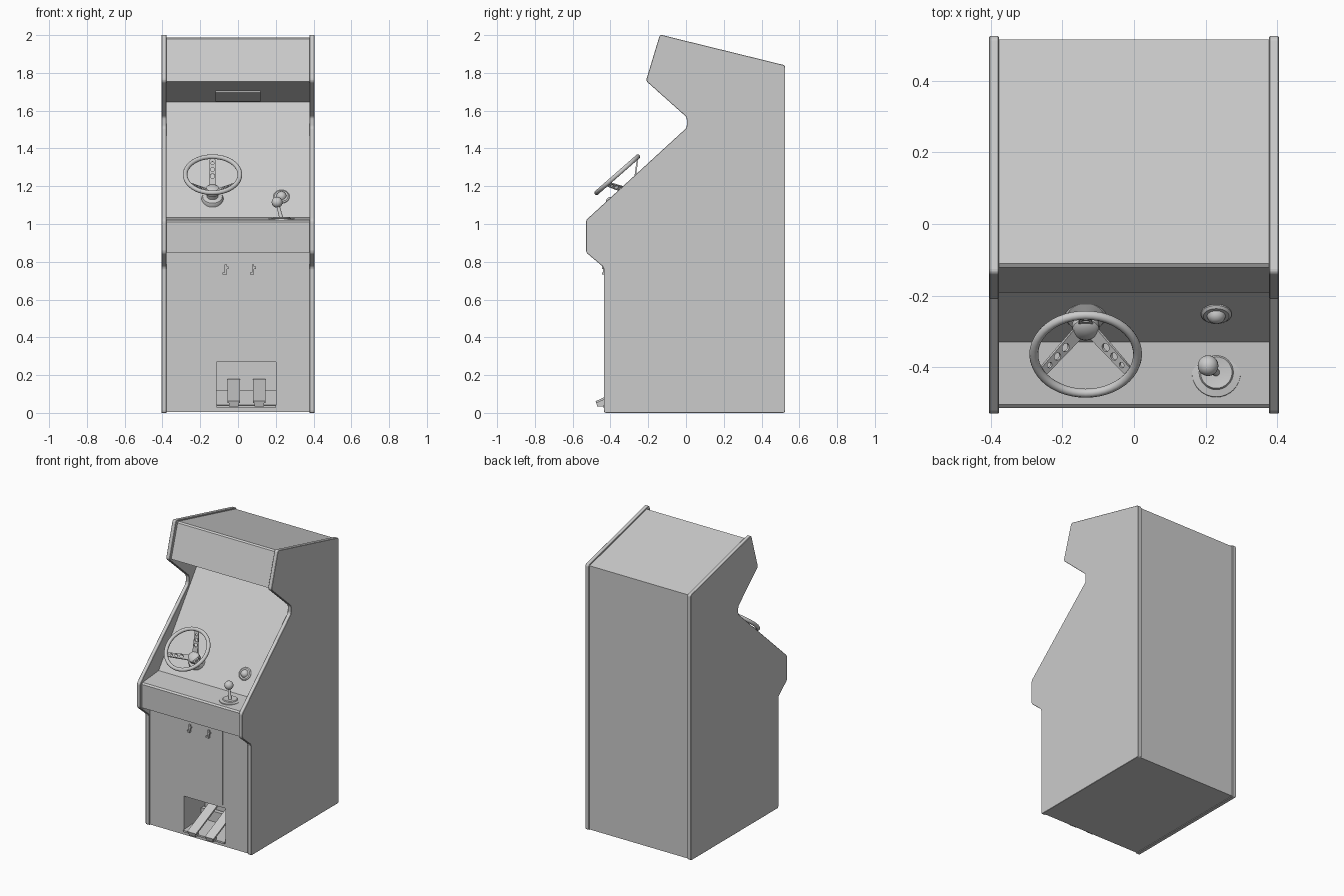
import bpy, bmesh, math
from mathutils import Vector, Matrix

if "Cube" in bpy.data.objects:
    bpy.data.objects.remove(bpy.data.objects["Cube"])

grey = bpy.data.materials.new("light grey")
grey.diffuse_color = (0.6, 0.6, 0.6, 1)
grey.use_nodes = True
grey.node_tree.nodes["Principled BSDF"].inputs["Base Color"].default_value = grey.diffuse_color


def finish(name, bm, smooth=False):
    bmesh.ops.recalc_face_normals(bm, faces=bm.faces)
    me = bpy.data.meshes.new(name)
    bm.to_mesh(me)
    bm.free()
    me.materials.append(grey)
    ob = bpy.data.objects.new(name, me)
    bpy.context.collection.objects.link(ob)
    if smooth:
        bpy.ops.object.select_all(action='DESELECT')
        ob.select_set(True)
        bpy.context.view_layer.objects.active = ob
        bpy.ops.object.shade_smooth_by_angle(angle=math.radians(40))
    return ob


def prism(name, profile, x0, x1, rounding=0.0, edge=0.0):
    """Extrude a (y, z) outline along x."""
    bm = bmesh.new()
    f = bm.faces.new([bm.verts.new((x0, y, z)) for y, z in profile])
    ext = bmesh.ops.extrude_face_region(bm, geom=[f])
    vs = [v for v in ext["geom"] if isinstance(v, bmesh.types.BMVert)]
    bmesh.ops.translate(bm, verts=vs, vec=(x1 - x0, 0, 0))
    if rounding:
        es = [e for e in bm.edges if abs(e.verts[0].co.x - e.verts[1].co.x) > 1e-5]
        bmesh.ops.bevel(bm, geom=es, offset=rounding, segments=3, profile=0.5, affect='EDGES')
    if edge:
        bmesh.ops.recalc_face_normals(bm, faces=bm.faces)
        es = [e for e in bm.edges if abs(e.verts[0].co.x - e.verts[1].co.x) < 1e-5]
        bmesh.ops.bevel(bm, geom=es, offset=edge, segments=1, affect='EDGES')
    return finish(name, bm)


def box(name, x0, x1, y0, y1, z0, z1):
    return prism(name, [(y0, z0), (y1, z0), (y1, z1), (y0, z1)], x0, x1)


def lathe(name, profile, matrix, n=32):
    """Revolve a (radius, height) outline about local z."""
    bm = bmesh.new()
    vs = [bm.verts.new((r, 0, h)) for r, h in profile]
    es = [bm.edges.new(p) for p in zip(vs, vs[1:])]
    bmesh.ops.spin(bm, geom=vs + es, cent=(0, 0, 0), axis=(0, 0, 1),
                   angle=2 * math.pi, steps=n, use_duplicate=False)
    bmesh.ops.remove_doubles(bm, verts=bm.verts, dist=1e-5)
    bm.transform(matrix)
    return finish(name, bm, True)


def ball(name, loc, r):
    bm = bmesh.new()
    bmesh.ops.create_uvsphere(bm, u_segments=20, v_segments=12, radius=r)
    bm.transform(Matrix.Translation(loc))
    return finish(name, bm, True)


def frame(origin, u, v, w):
    m = Matrix((u, v, w)).transposed().to_4x4()
    m.translation = origin
    return m


# side panels
side = [(-0.435, 0), (0.525, 0), (0.525, 1.84), (-0.138, 2.003), (-0.212, 1.758),
        (0.004, 1.565), (0.004, 1.51), (-0.53, 1.02), (-0.53, 0.85), (-0.435, 0.77)]
for s, label in ((-1, "left"), (1, "right")):
    prism(label + "_side_panel", side, s * 0.378, s * 0.405, 0.012, 0.002)

# cabinet body between the sides
body = prism("cabinet_body", [
    (-0.425, 0.004), (0.516, 0.004), (0.516, 1.833), (-0.11, 1.987), (-0.122, 1.98),
    (-0.192, 1.755), (0.12, 1.645), (-0.33, 1.035), (-0.505, 1.02), (-0.515, 1.01),
    (-0.515, 0.848), (-0.425, 0.848)], -0.379, 0.379)

# pedal recess
cutter = box("pedal_recess_cutter", -0.115, 0.2, -0.6, -0.2, 0.03, 0.27)
cutter.hide_render = True
cutter.hide_viewport = True
mod = body.modifiers.new("recess", 'BOOLEAN')
mod.object = cutter
mod.solver = 'EXACT'
bpy.context.view_layer.objects.active = body
bpy.ops.object.modifier_apply(modifier="recess")
bpy.data.objects.remove(cutter)

# speaker plate under the marquee
w = Vector((0, -0.11, -0.312)).normalized()
v = Vector((0, 0.312, -0.11)).normalized()
bm = bmesh.new()
bmesh.ops.create_cube(bm, size=1)
bm.transform(frame(Vector((0, 0.02, 1.68)), Vector((1, 0, 0)), v, w)
             @ Matrix.Diagonal((0.24, 0.15, 0.016, 1)))
finish("speaker_plate", bm)

# coin door with hooks
box("coin_door", -0.2, 0.182, -0.432, -0.42, 0.29, 0.847)
for i, x in enumerate((-0.065, 0.08)):
    box(f"hook_stem_{i}", x - 0.006, x + 0.006, -0.44, -0.43, 0.735, 0.785)
    box(f"hook_lip_{i}", x - 0.016, x + 0.006, -0.446, -0.43, 0.732, 0.744)
    box(f"hook_knob_{i}", x - 0.002, x + 0.014, -0.444, -0.43, 0.762, 0.774)

# pedals
box("pedal_bar", -0.115, 0.2, -0.24, -0.21, 0.03, 0.12)
for i, x in enumerate((-0.055, 0.08)):
    prism(f"pedal_{i}", [(-0.478, 0.062), (-0.473, 0.052), (-0.215, 0.168), (-0.22, 0.18)],
          x, x + 0.066)
    prism(f"pedal_lip_{i}", [(-0.478, 0.062), (-0.47, 0.035), (-0.435, 0.035), (-0.435, 0.07)],
          x + 0.008, x + 0.058)
prism("pedal_base", [(-0.44, 0.028), (-0.2, 0.028), (-0.2, 0.05), (-0.44, 0.04)], -0.115, 0.2)

# steering wheel: rim, spokes, hub
X = Vector((1, 0, 0))
U = Vector((0, 0.752, 0.659))
N = Vector((0, -0.659, 0.752))
W = frame(Vector((-0.135, -0.364, 1.261)), X, U, N)
ring = [(0.145 + 0.0125 * math.cos(t * math.pi / 5), 0.0125 * math.sin(t * math.pi / 5))
        for t in range(11)]
lathe("wheel_rim", ring, W, 48)
lathe("wheel_hub", [(0, -0.09), (0.028, -0.093), (0.038, -0.102), (0.038, -0.125),
                    (0.03, -0.13), (0.03, -0.15), (0.052, -0.155), (0.058, -0.165),
                    (0.058, -0.22), (0, -0.22)], W)


def spoke(name, angle):
    inner, outer = Vector((0.025, 0, -0.105)), Vector((0.145, 0, 0))
    d = outer - inner
    cu = bpy.data.curves.new(name, 'CURVE')
    cu.dimensions = '2D'
    cu.fill_mode = 'BOTH'
    cu.extrude = 0.004
    loops = [[(0, -0.02), (d.length, -0.014), (d.length, 0.014), (0, 0.02)]]
    for k, r in ((0.35, 0.012), (0.57, 0.011), (0.78, 0.008)):
        loops.append([(d.length * k + r * math.cos(a * math.pi / 8),
                       r * math.sin(a * math.pi / 8)) for a in range(16)])
    for pts in loops:
        sp = cu.splines.new('POLY')
        sp.points.add(len(pts) - 1)
        for p, (a, b) in zip(sp.points, pts):
            p.co = (a, b, 0, 1)
        sp.use_cyclic_u = True
    tmp = bpy.data.objects.new(name + "_curve", cu)
    bm = bmesh.new()
    me = tmp.to_mesh()
    bm.from_mesh(me)
    tmp.to_mesh_clear()
    bpy.data.objects.remove(tmp)
    e = d.normalized()
    side_dir = Vector((0, 1, 0))
    bm.transform(W @ Matrix.Rotation(angle, 4, 'Z') @ frame(inner, e, side_dir, e.cross(side_dir)))
    bmesh.ops.remove_doubles(bm, verts=bm.verts, dist=1e-5)
    finish(name, bm)


for i, a in enumerate((90, 210, 330)):
    spoke(f"wheel_spoke_{i}", math.radians(a))

# gear shifter
lathe("shifter_base", [(0, 0.012), (0.02, 0.012), (0.044, 0.016), (0.048, 0.01),
                       (0.068, 0.007), (0.071, -0.008)],
      Matrix.Translation((0.23, -0.415, 1.021)))
a, b = Vector((0.232, -0.417, 1.02)), Vector((0.207, -0.396, 1.115))
q = (b - a).to_track_quat('Z', 'Y').to_matrix().to_4x4()
q.translation = a
lathe("shifter_stick", [(0, 0), (0.011, 0), (0.008, 0.095), (0, 0.095)], q, 16)
ball("shifter_knob", b, 0.029)

# start button on the screen panel
n = Vector((0, -0.61, 0.45)).normalized()
t = Vector((0, 0.45, 0.61)).normalized()
lathe("start_button", [(0, 0.03), (0.012, 0.028), (0.022, 0.02), (0.026, 0.01),
                       (0.036, 0.01), (0.043, 0.004), (0.043, -0.006)],
      frame(Vector((0.23, -0.25, 1.1435)), X, t, n), 24)
